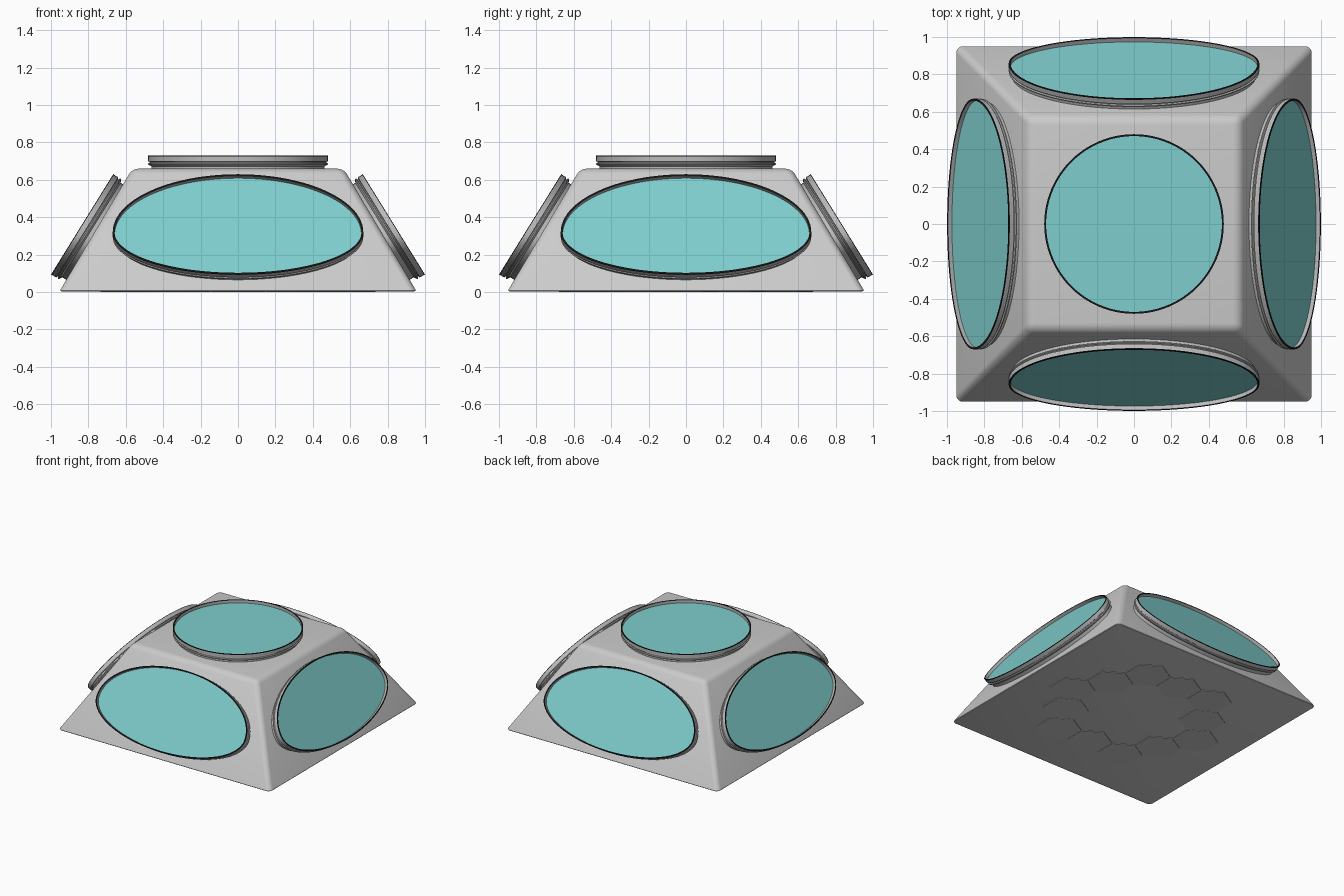
import bpy, bmesh
from math import cos, sin, pi, radians, sqrt
from mathutils import Matrix, Vector

cube = bpy.data.objects.get("Cube")
if cube:
    bpy.data.objects.remove(cube, do_unlink=True)


def material(name, rgb):
    m = bpy.data.materials.new(name)
    m.use_nodes = True
    color = (*rgb, 1)
    m.diffuse_color = color
    m.node_tree.nodes["Principled BSDF"].inputs["Base Color"].default_value = color
    return m


GREY = material("body grey", (0.6, 0.6, 0.6))
RIM = material("rim grey", (0.5, 0.5, 0.5))
GLASS = material("teal glass", (0.21, 0.61, 0.61))
BLACK = material("black seal", (0.01, 0.01, 0.01))


def finish(name, bm, mats, matrix=None, smooth=True):
    bmesh.ops.recalc_face_normals(bm, faces=bm.faces[:])
    for f in bm.faces:
        f.smooth = smooth
    mesh = bpy.data.meshes.new(name)
    bm.to_mesh(mesh)
    bm.free()
    for m in mats:
        mesh.materials.append(m)
    ob = bpy.data.objects.new(name, mesh)
    bpy.context.collection.objects.link(ob)
    if matrix:
        ob.matrix_world = matrix
    if smooth:
        bpy.ops.object.select_all(action="DESELECT")
        ob.select_set(True)
        bpy.context.view_layer.objects.active = ob
        bpy.ops.object.shade_smooth_by_angle(angle=radians(35))
    return ob


# Hull: truncated pyramid with soft top and corner edges
BOTTOM, TOP = 0.004, 0.66
bm = bmesh.new()
bmesh.ops.create_cube(bm, size=2)
for v in bm.verts:
    half = 0.565 if v.co.z > 0 else 0.955
    v.co = (v.co.x * half, v.co.y * half, TOP if v.co.z > 0 else BOTTOM)
upper = [e for e in bm.edges if max(v.co.z for v in e.verts) > 0.5]
bmesh.ops.bevel(bm, geom=upper, offset=0.035, segments=5, profile=0.5, affect="EDGES")
low = [e for e in bm.edges if all(v.co.z < BOTTOM + 0.001 for v in e.verts)]
bmesh.ops.bevel(bm, geom=low, offset=0.012, segments=3, profile=0.5, affect="EDGES")
finish("hull", bm, [GREY])

# Rim section: inset from the outline, height above the wall
SECTION = [(0.018, -0.02), (0.018, 0.012), (0.006, 0.018), (0.0, 0.022),
           (0.0, 0.028), (0.008, 0.031), (0.008, 0.036), (0.0, 0.039),
           (0.0, 0.066), (0.0, 0.07), (0.01, 0.07), (0.01, 0.04)]
SEGMENTS = 96


def outline(wide, up, down, inset, z):
    """Oval whose upper and lower halves have different heights."""
    pts = []
    for i in range(SEGMENTS):
        a = 2 * pi * i / SEGMENTS
        tall = up if sin(a) > 0 else down
        pts.append(Vector(((wide - inset) * cos(a), (tall - inset) * sin(a), z)))
    return pts


def window(name, matrix, wide, up, down):
    # Stepped rim with a dark sealing lip
    bm = bmesh.new()
    loops = [[bm.verts.new(p) for p in outline(wide, up, down, d, z)] for d, z in SECTION]
    for k, (a, b) in enumerate(zip(loops, loops[1:])):
        for i in range(SEGMENTS):
            j = (i + 1) % SEGMENTS
            f = bm.faces.new((a[i], a[j], b[j], b[i]))
            f.material_index = 1 if k in (8, 9) else 0
    finish(name + "_rim", bm, [RIM, BLACK], matrix)
    # Recessed pane
    bm = bmesh.new()
    bm.faces.new([bm.verts.new(p) for p in outline(wide, up, down, 0.009, 0.046)])
    finish(name + "_pane", bm, [GLASS], matrix, smooth=False)


# Roof window and the four leaning side windows
window("roof_window", Matrix.Translation((0, 0, TOP)), 0.48, 0.48, 0.48)
lean = Matrix.Translation((0, -0.80, 0.283)) @ Matrix.Rotation(radians(58.2), 4, "X")
for i, side in enumerate(("front", "left", "back", "right")):
    window(side + "_window", Matrix.Rotation(i * pi / 2, 4, "Z") @ lean, 0.67, 0.365, 0.265)

# Underside: ring of thin hexagonal plates
R = 0.17
bm = bmesh.new()
for q in range(-2, 3):
    for r in range(-2, 3):
        if max(abs(q), abs(r), abs(q + r)) == 2:
            spot = Matrix.Translation((sqrt(3) * R * (q + r / 2), 1.5 * R * r, 0.003))
            bmesh.ops.create_cone(bm, cap_ends=True, segments=6, radius1=R * 0.99,
                                  radius2=R * 0.99, depth=0.006, matrix=spot)
finish("floor_plates", bm, [GREY], smooth=False)
